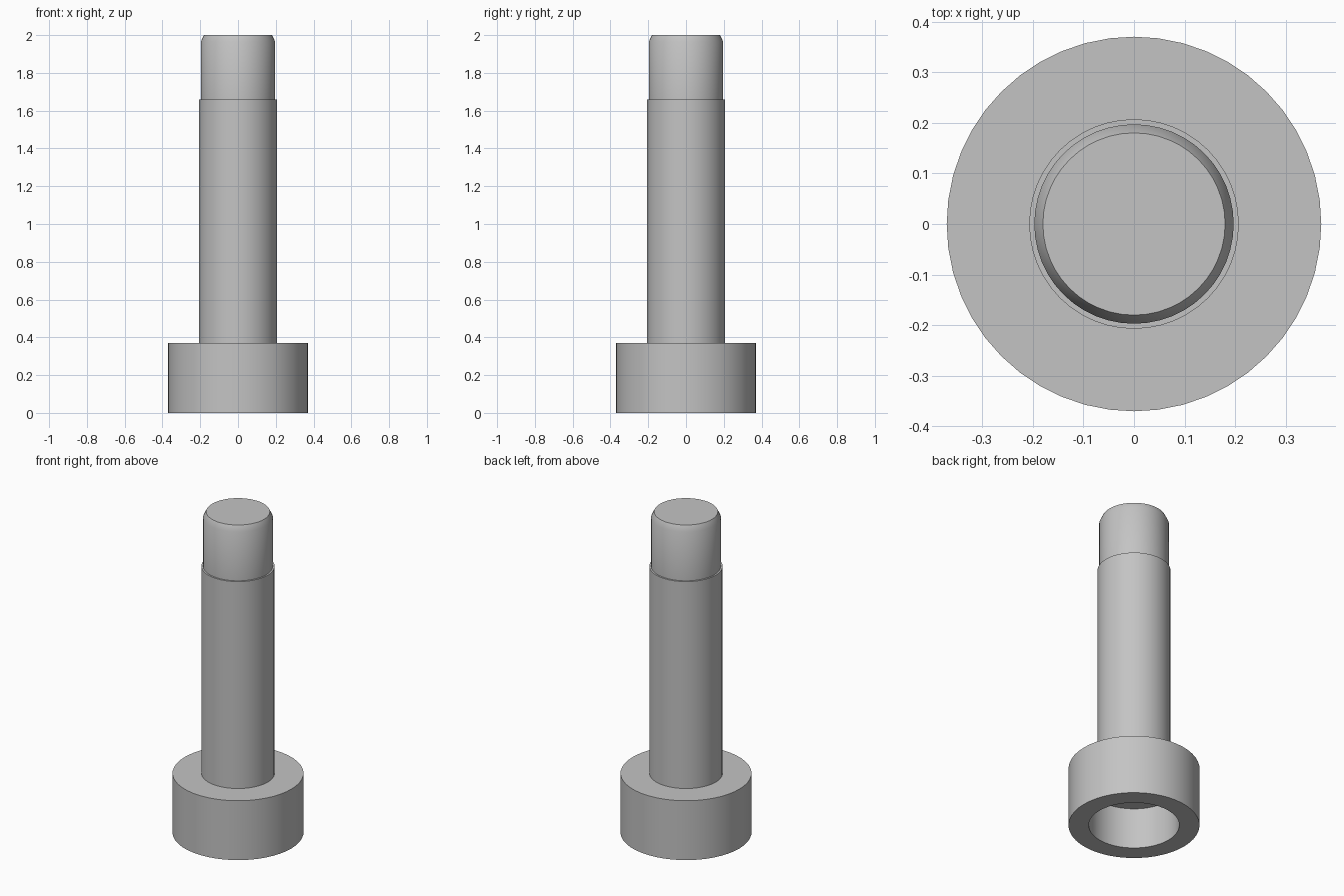
import bpy
import bmesh
import math

cube = bpy.data.objects.get("Cube")
if cube:
    bpy.data.objects.remove(cube, do_unlink=True)

SIDES = 48
HEAD_R, BORE_R, SHAFT_R, TIP_R, END_R = 0.37, 0.256, 0.207, 0.197, 0.18
BORE_TOP, HEAD_TOP, SHAFT_TOP, BEVEL_START, TOP = 0.255, 0.37, 1.66, 1.965, 2.0

steel = bpy.data.materials.new("grey_steel")
steel.use_nodes = True
grey = (0.55, 0.55, 0.55, 1)
steel.diffuse_color = grey
steel.node_tree.nodes["Principled BSDF"].inputs["Base Color"].default_value = grey


def lathe(name, profile):
    """Revolve a (radius, height) profile, listed bottom to top, about z."""
    bm = bmesh.new()
    verts = [bm.verts.new((r, 0, z)) for r, z in profile]
    edges = [bm.edges.new(pair) for pair in zip(verts, verts[1:])]
    bmesh.ops.spin(bm, geom=verts + edges, cent=(0, 0, 0), axis=(0, 0, 1),
                   angle=math.tau, steps=SIDES, use_duplicate=False)
    bmesh.ops.remove_doubles(bm, verts=bm.verts[:], dist=0.0001)
    # Face winding follows the profile direction: outward means right of travel
    bm.normal_update()
    (r0, z0), (r1, z1) = profile[0], profile[1]
    first = min(bm.faces, key=lambda f: (
        f.calc_center_median().xy.length - (r0 + r1) / 2) ** 2
        + (f.calc_center_median().z - (z0 + z1) / 2) ** 2)
    c = first.calc_center_median()
    radial = c.xy.normalized()
    outward = first.normal.xy.dot(radial) * (z1 - z0) - first.normal.z * (r1 - r0)
    if outward < 0:
        bmesh.ops.reverse_faces(bm, faces=bm.faces[:])
    mesh = bpy.data.meshes.new(name)
    bm.to_mesh(mesh)
    bm.free()
    mesh.materials.append(steel)
    obj = bpy.data.objects.new(name, mesh)
    bpy.context.collection.objects.link(obj)
    bpy.ops.object.select_all(action="DESELECT")
    obj.select_set(True)
    bpy.context.view_layer.objects.active = obj
    bpy.ops.object.shade_smooth_by_angle(angle=math.radians(30))
    return obj


# Wide head with a blind round bore underneath
lathe("head", [(0, BORE_TOP), (BORE_R, BORE_TOP), (BORE_R, 0), (HEAD_R, 0),
               (HEAD_R, HEAD_TOP), (SHAFT_R, HEAD_TOP)])
# Long shaft ending in a small shoulder
lathe("shaft", [(SHAFT_R, HEAD_TOP), (SHAFT_R, SHAFT_TOP), (TIP_R, SHAFT_TOP)])
# Narrower tip with a bevelled end
lathe("tip", [(TIP_R, SHAFT_TOP), (TIP_R, BEVEL_START), (END_R, TOP), (0, TOP)])
